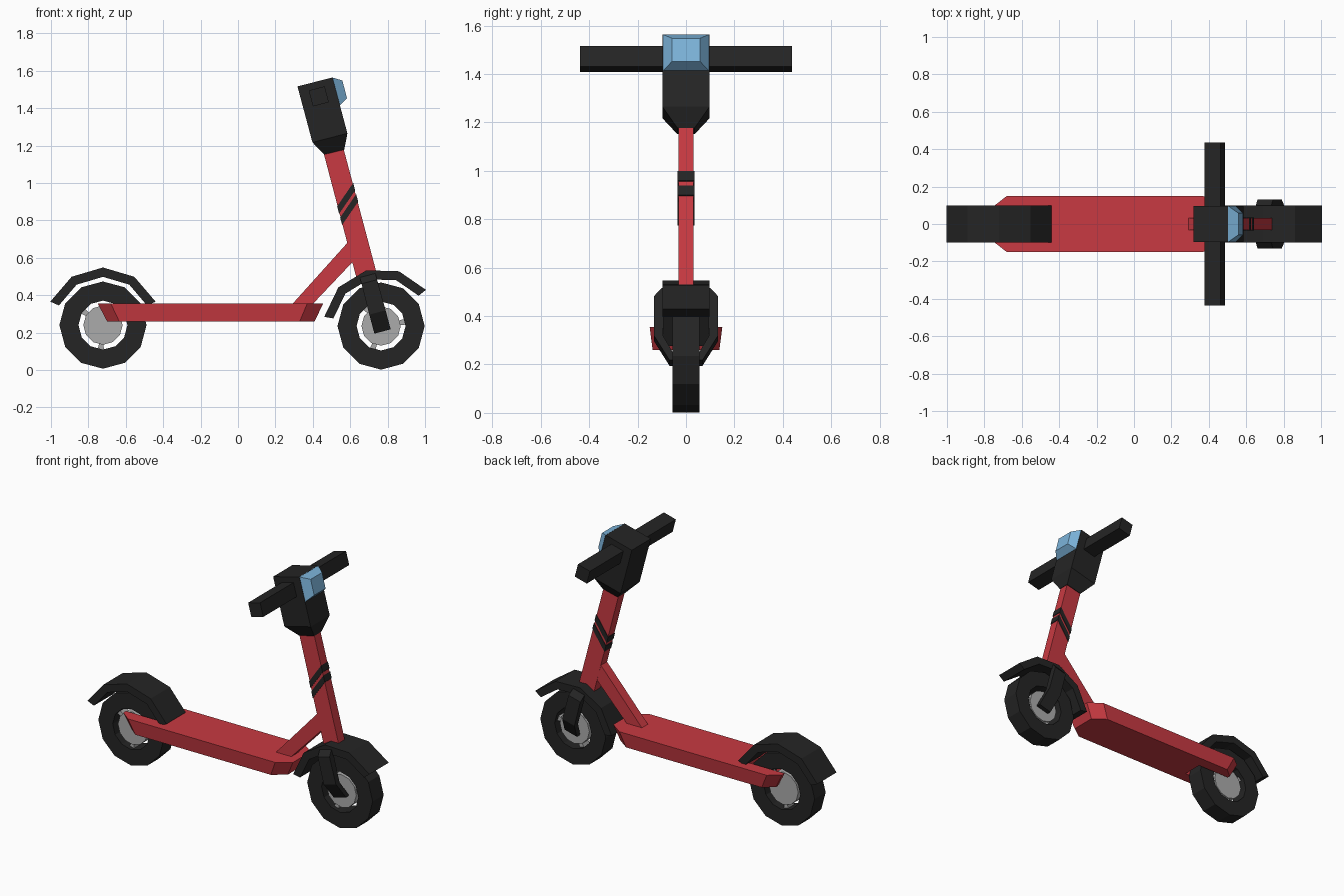
import bpy, bmesh, math
from mathutils import Vector

if "Cube" in bpy.data.objects:
    bpy.data.objects.remove(bpy.data.objects["Cube"])


def material(name, r, g, b):
    m = bpy.data.materials.new(name)
    m.diffuse_color = (r, g, b, 1)
    m.use_nodes = True
    m.node_tree.nodes["Principled BSDF"].inputs["Base Color"].default_value = m.diffuse_color
    return m


RED = material("red paint", 0.58, 0.042, 0.054)
BLACK = material("black rubber", 0.018, 0.018, 0.018)
GREY = material("grey metal", 0.41, 0.41, 0.41)
BLUE = material("blue glass", 0.20, 0.45, 0.70)

TILT = math.radians(14.9)
UP = Vector((-math.sin(TILT), 0, math.cos(TILT)))     # along the stem
FWD = Vector((math.cos(TILT), 0, math.sin(TILT)))     # across the stem
REAR, FRONT = (-0.722, 0.24), (0.765, 0.235)


def loft(name, sections, mat, closed=False):
    """Skin equal-length rings; cap the ends unless the chain is closed."""
    bm = bmesh.new()
    rings = [[bm.verts.new(p) for p in s] for s in sections]
    n = len(rings[0])
    pairs = list(zip(rings, rings[1:])) + ([(rings[-1], rings[0])] if closed else [])
    for a, b in pairs:
        for i in range(n):
            j = (i + 1) % n
            bm.faces.new((a[i], a[j], b[j], b[i]))
    if not closed:
        bm.faces.new(rings[0])
        bm.faces.new(rings[-1])
    bmesh.ops.recalc_face_normals(bm, faces=bm.faces)
    me = bpy.data.meshes.new(name)
    bm.to_mesh(me)
    bm.free()
    me.materials.append(mat)
    ob = bpy.data.objects.new(name, me)
    bpy.context.collection.objects.link(ob)
    return ob


def prism(name, xz, half, mat):
    """Side profile extruded across y."""
    return loft(name, [[(x, y, z) for x, z in xz] for y in (-half, half)], mat)


def polar(c, r, deg):
    a = math.radians(deg)
    return c[0] + r * math.cos(a), c[1] + r * math.sin(a)


def arc_part(name, c, r0, r1, half, degs, mat, closed=False):
    """Rectangular section swept round an axle."""
    secs = []
    for d in degs:
        (xi, zi), (xo, zo) = polar(c, r0, d), polar(c, r1, d)
        secs.append([(xi, -half, zi), (xo, -half, zo), (xo, half, zo), (xi, half, zi)])
    return loft(name, secs, mat, closed)


# wheels, hubs and mudguards
for side, c, rot in (("rear", REAR, 0), ("front", FRONT, 14.9)):
    ring = range(0, 360, 30)
    arc_part(side + "_tyre", c, 0.131, 0.233, 0.056, ring, BLACK, True)
    prism(side + "_hub", [polar(c, 0.105, d) for d in ring], 0.04, GREY)
    for k in range(3):
        d = 25 - rot + 120 * k
        arc_part(f"{side}_hub_tab_{k}", c, 0.09, 0.135, 0.03, (d - 7, d + 7), GREY)
    arc_part(side + "_mudguard", c, 0.258, 0.308, 0.098,
             [a + rot for a in (24, 57, 90, 123, 156)], BLACK)

# deck, forked round the rear wheel
top = [(0.455, 0.09), (0.37, 0.15), (-0.68, 0.15), (-0.75, 0.095), (-0.75, 0.068), (-0.47, 0.068)]
low = [(0.41, 0.08), (0.33, 0.138), (-0.635, 0.138), (-0.70, 0.085), (-0.70, 0.065), (-0.47, 0.065)]
loft("deck", [[(x, y, z) for x, y in h] + [(x, -y, z) for x, y in reversed(h)]
              for h, z in ((low, 0.26), (top, 0.355))], RED)

# stem and brace
prism("stem", [(0.457, 1.163), (0.565, 1.18), (0.742, 0.515), (0.634, 0.49)], 0.032, RED)
prism("brace", [(0.27, 0.33), (0.378, 0.33), (0.62, 0.585), (0.64, 0.64), (0.585, 0.68)], 0.031, RED)


# slanted stripes wrapped round the stem
def stem_x(z, edge):
    return edge - (z - 0.68) * math.tan(TILT)


for k, z in enumerate((0.90, 0.96)):
    zb = z - 0.125
    prism(f"stem_stripe_{k}",
          [(stem_x(zb, 0.582), zb), (stem_x(z, 0.701), z),
           (stem_x(z + 0.04, 0.701), z + 0.04), (stem_x(zb + 0.04, 0.582), zb + 0.04)], 0.035, BLACK)


# control head with tapered bottom
def quad(back, front, half):
    return [(back[0], -half, back[1]), (front[0], -half, front[1]),
            (front[0], half, front[1]), (back[0], half, back[1])]


loft("control_head", [quad((0.318, 1.516), (0.505, 1.564), 0.097),
                      quad((0.398, 1.217), (0.585, 1.265), 0.097),
                      quad((0.460, 1.152), (0.568, 1.178), 0.036)], BLACK)

# headlamp
loft("headlamp", [quad((0.543, 1.412), (0.503, 1.564), 0.097),
                  quad((0.583, 1.452), (0.558, 1.548), 0.058)], BLUE)

# handlebar
mid = Vector((0.432, 0, 1.463))
bar = [mid + FWD * a * 0.044 + UP * b * 0.044 for a, b in ((-1, -1), (1, -1), (1, 1), (-1, 1))]
prism("handlebar", [(p.x, p.z) for p in bar], 0.437, BLACK)

# front fork legs: out from the mudguard, down, then in to the hub
axle = Vector((FRONT[0], 0, FRONT[1]))
for side, s in (("right", -1), ("left", 1)):
    secs = []
    for h, w, yi, yo in ((0.28, 0.043, 0.06, 0.10), (0.245, 0.043, 0.09, 0.132),
                         (0.075, 0.045, 0.095, 0.132), (-0.03, 0.045, 0.035, 0.068)):
        c = axle + UP * h
        b, f = c - FWD * w, c + FWD * w
        secs.append([(b.x, s * yi, b.z), (f.x, s * yi, f.z), (f.x, s * yo, f.z), (b.x, s * yo, b.z)])
    loft(side + "_fork_leg", secs, BLACK)
